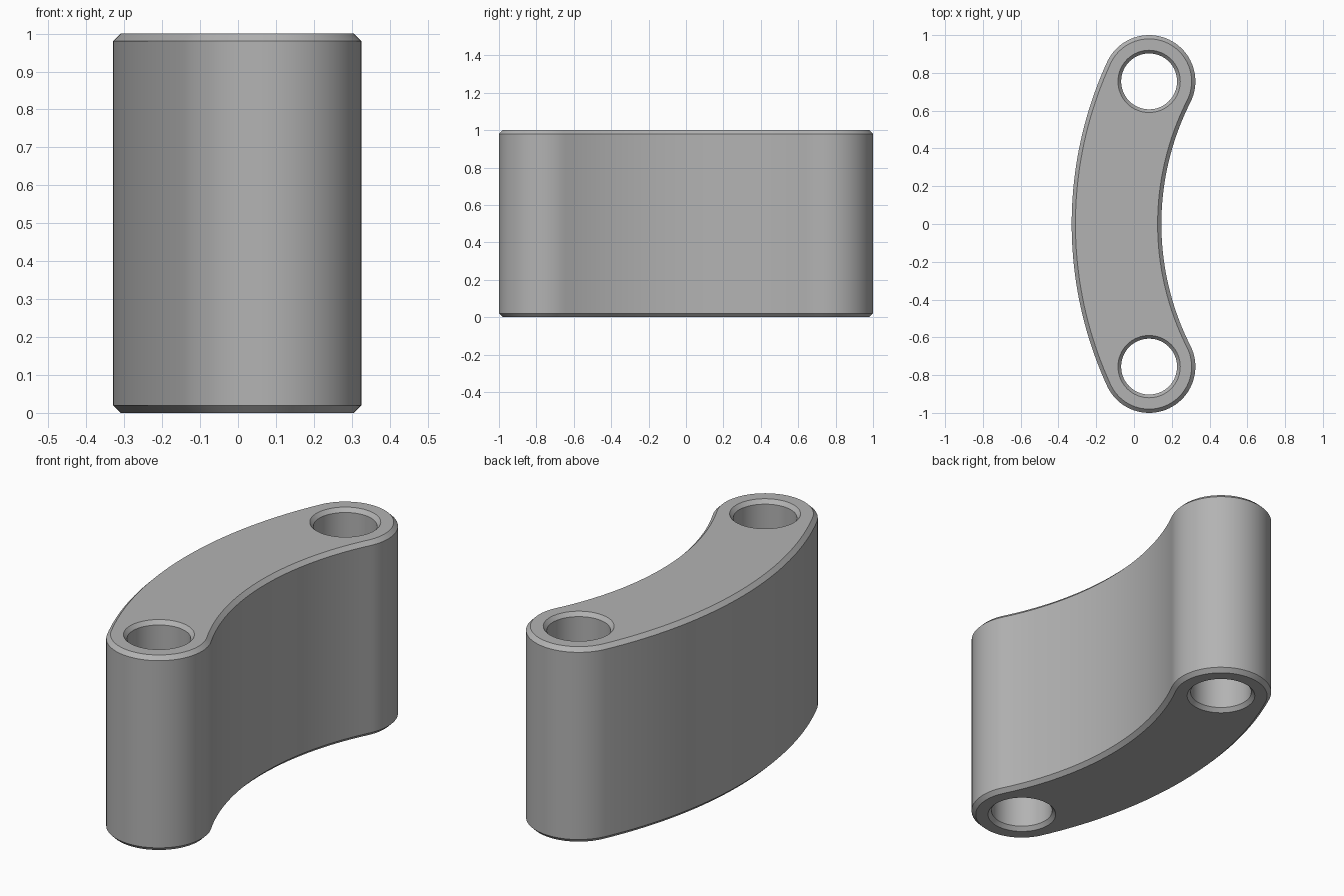
import bpy, bmesh
from math import sin, cos, pi, atan2, hypot, radians

cube = bpy.data.objects.get("Cube")
if cube:
    bpy.data.objects.remove(cube)

HEIGHT, CHAMFER = 1.0, 0.02
END_X, END_Y, END_R = 0.08, 0.755, 0.245      # rounded ends
OUTER_X, INNER_X = 1.725, 1.573               # centres of the long arcs
HOLE_R, HOLE_FLARE = 0.148, 0.017


def arc(cx, cy, r, start, end, n):
    """Points along an arc, leaving out the last one."""
    return [(cx + r * cos(start + (end - start) * i / n),
             cy + r * sin(start + (end - start) * i / n)) for i in range(n)]


def outline(inset):
    """Tangent-arc outline of the curved link, moved inward by inset."""
    a = atan2(END_Y, OUTER_X - END_X)
    b = atan2(END_Y, INNER_X - END_X)
    r = END_R - inset
    outer_r = hypot(END_Y, OUTER_X - END_X) + r
    inner_r = hypot(END_Y, INNER_X - END_X) - r
    return (arc(END_X, END_Y, r, -b, pi - a, 40)
            + arc(OUTER_X, 0, outer_r, pi - a, pi + a, 40)
            + arc(END_X, -END_Y, r, pi + a, 2 * pi + b, 40)
            + arc(INNER_X, 0, inner_r, pi + b, pi - b, 40))


def hole(side, flare):
    return arc(END_X, side * END_Y, HOLE_R + flare, 0, 2 * pi, 64)


def loft(bm, sections):
    """Bridge matching sections; return the bottom and top rim edges."""
    rings = [[bm.verts.new((x, y, z)) for x, y in pts] for pts, z in sections]
    n = len(rings[0])
    for low, high in zip(rings, rings[1:]):
        for i in range(n):
            j = (i + 1) % n
            bm.faces.new((low[i], low[j], high[j], high[i]))
    return [[bm.edges.get((ring[i], ring[(i + 1) % n])) for i in range(n)]
            for ring in (rings[0], rings[-1])]


bm = bmesh.new()
levels = [(1, 0), (0, CHAMFER), (0, HEIGHT - CHAMFER), (1, HEIGHT)]

# Outer wall and the two through holes, all chamfered
rims = [loft(bm, [(outline(CHAMFER * k), z) for k, z in levels])]
for side in (-1, 1):
    rims.append(loft(bm, [(hole(side, HOLE_FLARE * k), z) for k, z in levels]))

# Flat bottom and top around the holes
for cap in zip(*rims):
    bmesh.ops.triangle_fill(bm, use_beauty=True, use_dissolve=False,
                            edges=[e for rim in cap for e in rim])
bmesh.ops.recalc_face_normals(bm, faces=bm.faces)

mesh = bpy.data.meshes.new("curved_link")
bm.to_mesh(mesh)
bm.free()
link = bpy.data.objects.new("curved_link", mesh)
bpy.context.collection.objects.link(link)

# Plain grey finish
grey = bpy.data.materials.new("plain_grey")
grey.use_nodes = True
colour = (0.45, 0.45, 0.45, 1)
grey.diffuse_color = colour
grey.node_tree.nodes["Principled BSDF"].inputs["Base Color"].default_value = colour
mesh.materials.append(grey)

# Smooth walls with crisp chamfers
bpy.ops.object.select_all(action='DESELECT')
link.select_set(True)
bpy.context.view_layer.objects.active = link
bpy.ops.object.shade_smooth_by_angle(angle=radians(30))
